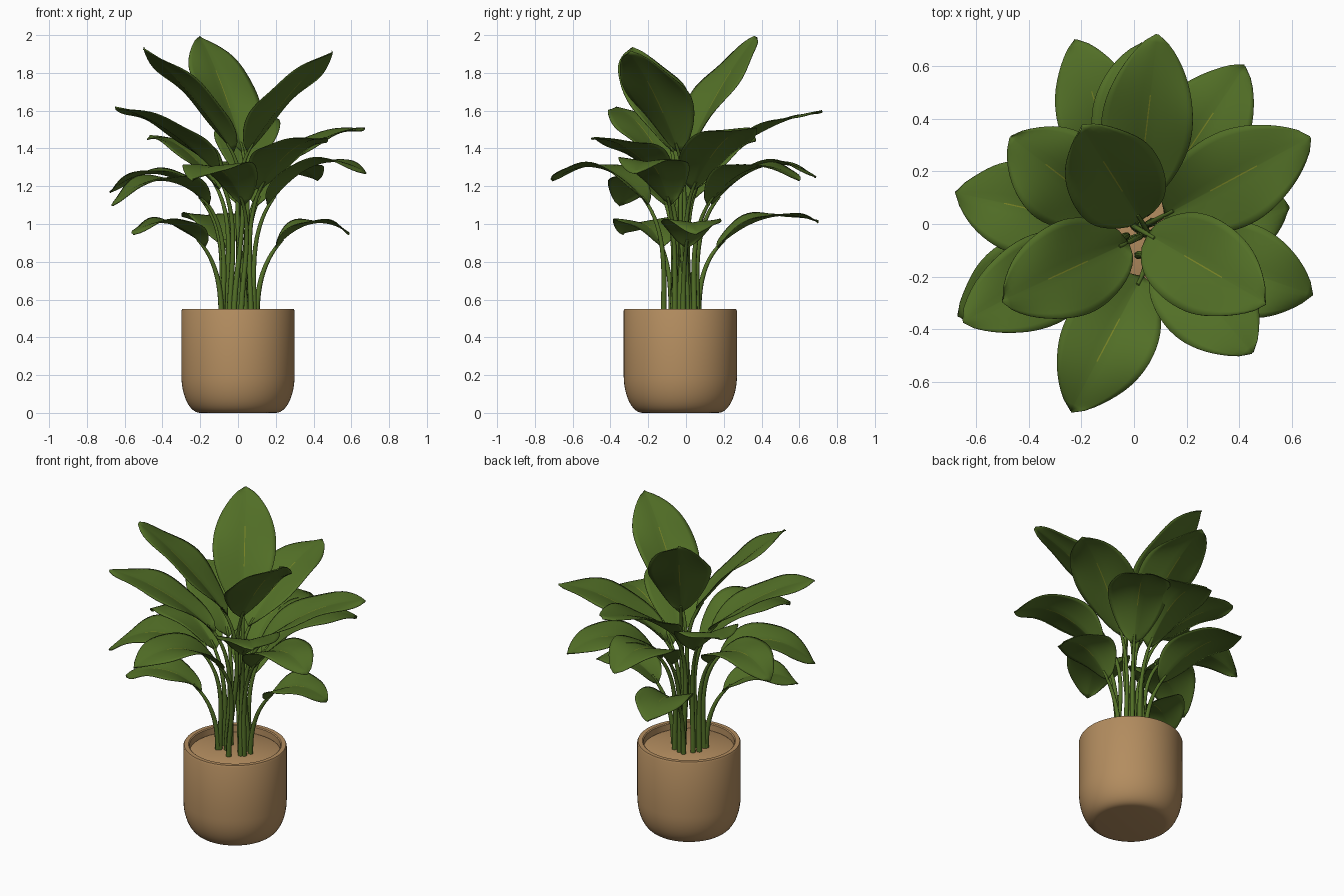
import bpy, bmesh, math
from mathutils import Vector, Matrix

cube = bpy.data.objects.get("Cube")
if cube:
    bpy.data.objects.remove(cube, do_unlink=True)


def material(name, color):
    m = bpy.data.materials.new(name)
    m.use_nodes = True
    m.diffuse_color = (*color, 1)
    bsdf = m.node_tree.nodes["Principled BSDF"]
    bsdf.inputs["Base Color"].default_value = (*color, 1)
    bsdf.inputs["Roughness"].default_value = 0.6
    return m


LEAF = material("leaf green", (0.085, 0.16, 0.02))
VEIN = material("yellow green vein", (0.2, 0.24, 0.02))
CLAY = material("tan clay", (0.45, 0.265, 0.115))
UP = Vector((0, 0, 1))
CENTER = Vector((0, -0.03, 0))


def add_object(name, data, mats):
    for m in mats:
        data.materials.append(m)
    obj = bpy.data.objects.new(name, data)
    bpy.context.collection.objects.link(obj)
    return obj


def mesh_object(name, bm, mats, angle):
    mesh = bpy.data.meshes.new(name)
    bm.to_mesh(mesh)
    bm.free()
    obj = add_object(name, mesh, mats)
    bpy.ops.object.select_all(action='DESELECT')
    obj.select_set(True)
    bpy.context.view_layer.objects.active = obj
    bpy.ops.object.shade_smooth_by_angle(angle=math.radians(angle))
    return obj


def lathe(name, profile):
    bm = bmesh.new()
    verts = [bm.verts.new((r, 0, z)) for r, z in profile]
    edges = [bm.edges.new(pair) for pair in zip(verts, verts[1:])]
    bmesh.ops.spin(bm, geom=verts + edges, cent=(0, 0, 0), axis=UP,
                   angle=math.tau, steps=64)
    bmesh.ops.remove_doubles(bm, verts=bm.verts, dist=1e-4)
    bmesh.ops.recalc_face_normals(bm, faces=bm.faces)
    mesh_object(name, bm, [CLAY], 35).location = CENTER


def bezier(points, t):
    while len(points) > 1:
        points = [a.lerp(b, t) for a, b in zip(points, points[1:])]
    return points[0]


# Pot with a rounded foot, a thick rim and a recessed soil surface
turns = [math.pi / 2 * i / 12 for i in range(13)]
foot = [(0.2 + 0.1 * math.sin(a), 0.2 * (1 - math.cos(a))) for a in turns]
lathe("pot", [(0, 0)] + foot + [(0.3, 0.54), (0.295, 0.55),
      (0.27, 0.55), (0.264, 0.545), (0.262, 0.49)])
lathe("soil", [(0, 0.515), (0.255, 0.51), (0.263, 0.505)])

# Tiers of leaves: base distance, base height, arch, width, root spread
TIERS = {
    "top": (0.05, 1.38, 0.045, 0.36, 0.04),
    "high": (0.12, 1.26, 0.06, 0.34, 0.05),
    "upper": (0.13, 1.18, 0.075, 0.36, 0.08),
    "middle": (0.17, 1.1, 0.13, 0.35, 0.09),
    "low": (0.2, 0.875, 0.09, 0.31, 0.1),
}

# Leaf tips, with the turn of the blade base around the pot in degrees
LEAVES = {
    "top": {"back": (-0.2, 0.37, 1.99, -60), "left": (-0.5, -0.29, 1.93, 30),
            "right": (0.5, -0.3, 1.91, 20)},
    "high": {"back": (0.09, 0.72, 1.6, 0), "left": (-0.65, -0.37, 1.62, 0)},
    "upper": {"back_left": (-0.47, 0.33, 1.46, 0), "back_right": (0.67, 0.33, 1.51, 0),
              "front_right": (0.45, -0.49, 1.45, 15)},
    "middle": {"right": (0.68, -0.27, 1.27, 0), "front": (-0.24, -0.71, 1.23, 30),
               "front_left": (-0.67, -0.35, 1.1, 0), "left": (-0.68, 0.12, 1.17, 0),
               "back_right": (0.42, 0.6, 1.23, 0), "back": (0.03, 0.69, 1.25, 0)},
    "low": {"back": (-0.22, 0.7, 1.01, 0), "left": (-0.56, -0.33, 0.95, 0),
            "right": (0.59, 0.06, 0.95, 0)},
}
ROWS = 22
HALF = [0.015, 0.2, 0.42, 0.65, 0.85, 1]
COLUMNS = [-u for u in reversed(HALF)] + HALF


def blade(name, path, width, phase):
    """Cupped, slightly wavy blade swept along its midrib."""
    bm = bmesh.new()
    rows = []
    for i in range(ROWS + 1):
        t = i / ROWS
        p = bezier(path, t)
        tangent = (path[1] - path[0]).lerp(path[2] - path[1], t).normalized()
        side = tangent.cross(UP).normalized()
        normal = side.cross(tangent)
        half = width / 2 * max(math.sin(math.pi * t ** 0.93), 0) ** 0.72 + 0.004
        row = []
        for u in COLUMNS:
            ripple = 0.01 * math.sin(11 * t + phase + u) * u * u
            lift = half * ((0.38 - 0.3 * t) * abs(u) - 0.16 * t * u * u)
            row.append(bm.verts.new(p + side * u * half + normal * (lift + ripple)))
        rows.append(row)
    middle = len(HALF) - 1
    for i, (a, b) in enumerate(zip(rows, rows[1:])):
        for j in range(len(COLUMNS) - 1):
            f = bm.faces.new((a[j], a[j + 1], b[j + 1], b[j]))
            f.material_index = int(j == middle and 0.3 < i / ROWS < 0.6)
    obj = mesh_object(name, bm, [LEAF, VEIN], 60)
    solid = obj.modifiers.new("thickness", 'SOLIDIFY')
    solid.thickness = 0.004
    solid.offset = 0


def stem(name, path):
    """Tapered stalk running from the soil into the blade."""
    curve = bpy.data.curves.new(name, 'CURVE')
    curve.dimensions = '3D'
    curve.bevel_depth = 0.013
    curve.bevel_resolution = 2
    curve.use_fill_caps = True
    spline = curve.splines.new('POLY')
    count = 16
    spline.points.add(count)
    for i, point in enumerate(spline.points):
        point.co = (*bezier(path, i / count), 1)
        point.radius = 1.25 - 0.65 * i / count
    spline.use_smooth = True
    add_object(name, curve, [LEAF])


# Every leaf grows from a loose clump in the soil and leans toward its tip
for tier, leaves in LEAVES.items():
    reach, height, arch, width, spread = TIERS[tier]
    for place, (*tip, turn) in leaves.items():
        tip = Vector(tip)
        outward = (tip - CENTER).to_2d().normalized().to_3d()
        outward = Matrix.Rotation(math.radians(turn), 3, 'Z') @ outward
        base = CENTER + outward * reach + UP * height
        control = (base + tip) / 2 + UP * arch * 2
        blade(f"{tier}_{place}_leaf", [base, control, tip], width, tip.x * 9)
        root = CENTER + outward * spread + UP / 2
        rise = height - root.z
        direction = (control - base).normalized()
        stem(f"{tier}_{place}_stem",
             [root, root + UP * rise * 0.4, base - direction * rise * 0.3,
              base, base + direction * 0.06])
